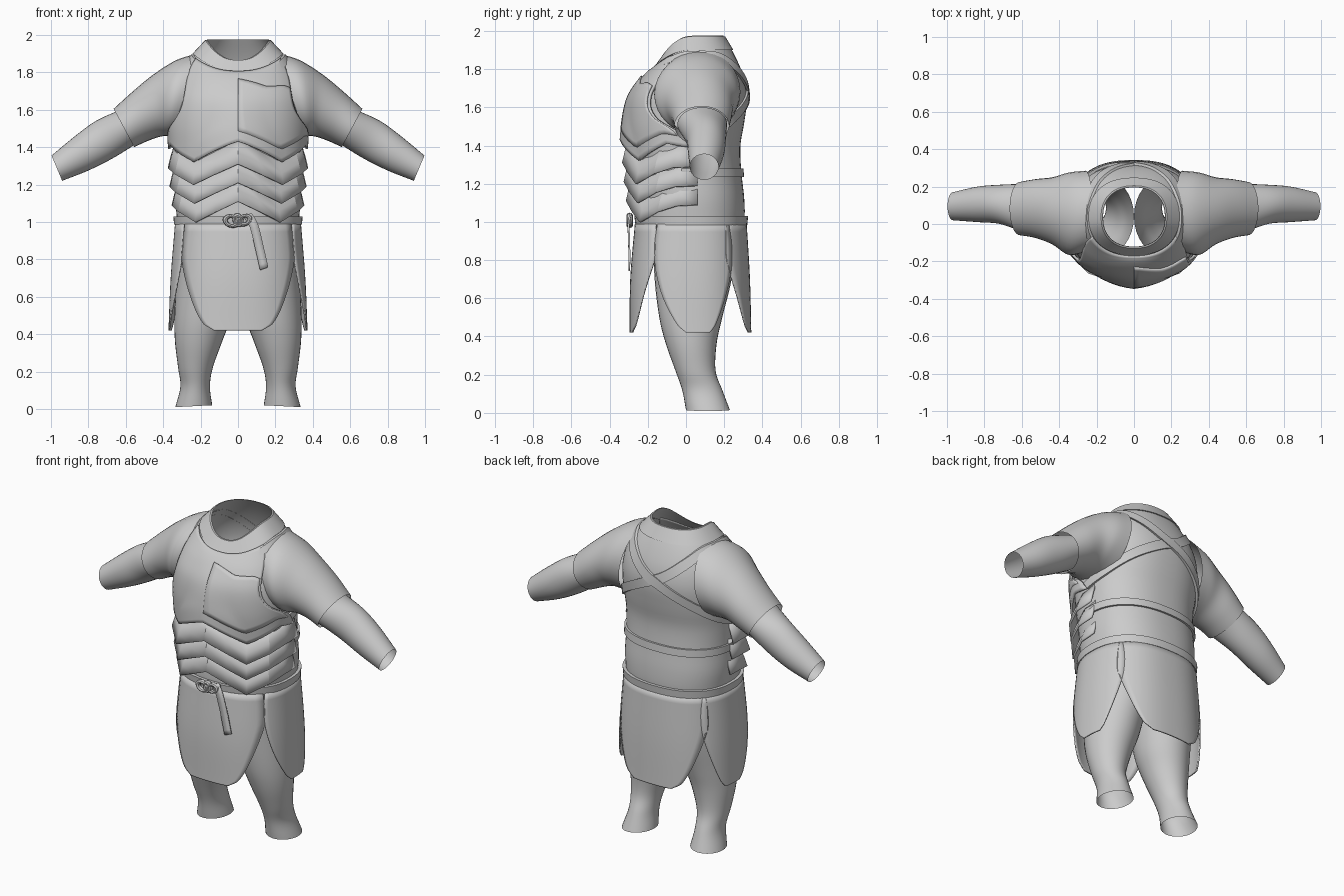
import bpy, bmesh, math
from mathutils import Vector

if "Cube" in bpy.data.objects:
    bpy.data.objects.remove(bpy.data.objects["Cube"])

grey = bpy.data.materials.new("plain_grey")
grey.use_nodes = True
COLOR = (0.6, 0.6, 0.6, 1)
grey.diffuse_color = COLOR
grey.node_tree.nodes["Principled BSDF"].inputs["Base Color"].default_value = COLOR


def interp(table, x, smooth=True):
    """Sample a table of (key, values...) rows; smooth uses Catmull-Rom."""
    x = min(max(x, table[0][0]), table[-1][0])
    i = 0
    while i < len(table) - 2 and x > table[i + 1][0]:
        i += 1
    a, b = table[i], table[i + 1]
    h = b[0] - a[0]
    t = (x - a[0]) / h
    if not smooth:
        return [p + (q - p) * t for p, q in zip(a[1:], b[1:])]
    p, n = table[max(i - 1, 0)], table[min(i + 2, len(table) - 1)]
    out = []
    for k in range(1, len(a)):
        m0 = (b[k] - p[k]) / (b[0] - p[0]) * h
        m1 = (n[k] - a[k]) / (n[0] - a[0]) * h
        out.append((2*t**3 - 3*t*t + 1) * a[k] + (t**3 - 2*t*t + t) * m0
                   + (3*t*t - 2*t**3) * b[k] + (t**3 - t*t) * m1)
    return out


def finish(obj, angle=40):
    obj.data.materials.append(grey)
    bpy.ops.object.select_all(action='DESELECT')
    obj.select_set(True)
    bpy.context.view_layer.objects.active = obj
    bpy.ops.object.shade_smooth_by_angle(angle=math.radians(angle))
    return obj


def sheet(name, rows, closed=False, thick=0.0, mirror=False, angle=40):
    """Skin a grid of points; optional thickness (inwards) and mirroring in x."""
    bm = bmesh.new()
    grid = [[bm.verts.new(p) for p in row] for row in rows]
    for a, b in zip(grid, grid[1:]):
        n = len(a)
        for j in range(n if closed else n - 1):
            k = (j + 1) % n
            bm.faces.new((a[j], a[k], b[k], b[j]))
    bmesh.ops.remove_doubles(bm, verts=bm.verts, dist=1e-5)
    bmesh.ops.recalc_face_normals(bm, faces=bm.faces)
    # Make the sheet face away from the body axis
    mid = sum((v.co for v in bm.verts), Vector()) / len(bm.verts)
    hub = Vector((mid.x, mid.y, mid.z)) if closed else Vector((0, 0.03, mid.z))
    if sum(f.normal.dot(f.calc_center_median() - hub) * f.calc_area() for f in bm.faces) < 0:
        bmesh.ops.reverse_faces(bm, faces=bm.faces)
    me = bpy.data.meshes.new(name)
    bm.to_mesh(me)
    bm.free()
    obj = bpy.data.objects.new(name, me)
    bpy.context.collection.objects.link(obj)
    if thick:
        m = obj.modifiers.new("thickness", 'SOLIDIFY')
        m.thickness, m.offset = thick, -1
    if mirror:
        m = obj.modifiers.new("mirror", 'MIRROR')
        m.use_mirror_merge = True
    return finish(obj, angle)


def steps(a, b, n):
    return [a + (b - a) * i / n for i in range(n + 1)]


# Torso: height, half width, front, back, how far the front dips
TORSO = [(0.84, .315, -.20, .27, 0), (1.0, .325, -.25, .305, 0), (1.12, .335, -.25, .305, 0),
         (1.26, .335, -.265, .29, 0), (1.4, .345, -.28, .285, 0), (1.52, .355, -.285, .305, 0),
         (1.65, .35, -.27, .32, 0), (1.75, .325, -.225, .305, .01), (1.83, .285, -.185, .275, .04),
         (1.9, .235, -.16, .24, .09), (1.975, .165, -.12, .195, .11)]


def surf(deg, z, off=0.0):
    """Point on the torso; the angle runs from the front (0) through +x (90)."""
    w, f, b, dip = interp(TORSO, z)
    a = math.radians(deg)
    s, c = math.sin(a), math.cos(a)
    e = 2 / 2.3
    x = (w + off) * math.copysign(abs(s) ** e, s)
    y = (f + b) / 2 - ((b - f) / 2 + off) * math.copysign(abs(c) ** e, c)
    return Vector((x, y, z - dip * max(c, 0) ** 2))


def band(name, z0, z1, a0, a1, off, n=48):
    prof = ((z0, 0.0), (z0, off), (z1, off), (z1, 0.0))
    return sheet(name, [[surf(a, z, o) for a in steps(a0, a1, n)] for z, o in prof], angle=35)


sheet("torso", [[surf(a * 6, z) for a in range(60)] for z in steps(.84, 1.975, 36)], closed=True)
band("collar", 1.9, 1.972, 0, 360, .008, 60)
band("waist_belt", .985, 1.03, 0, 360, .018, 60)
band("back_band", 1.235, 1.28, 85, 275, .012)


def limb(name, rings, n=32, sub=5):
    """Mirrored tube; each ring is first point, opposite point, front, back."""
    table = [(i, *r) for i, r in enumerate(rings)]
    rows = []
    for t in steps(0, len(rings) - 1, (len(rings) - 1) * sub):
        x0, z0, x1, z1, f, b = interp(table, t)
        row = []
        for k in range(n):
            a = math.tau * k / n
            c, s = math.cos(a), math.sin(a)
            row.append(((x0 + x1) / 2 + c * (x0 - x1) / 2, (f + b) / 2 + s * (b - f) / 2,
                        (z0 + z1) / 2 + c * (z0 - z1) / 2))
        rows.append(row)
    return sheet(name, rows, closed=True, mirror=True)


limb("sleeves", [(.22, 1.90, .30, 1.46, -.15, .285), (.33, 1.865, .37, 1.46, -.165, .275),
                 (.45, 1.79, .42, 1.455, -.11, .25), (.56, 1.70, .49, 1.43, -.075, .24),
                 (.665, 1.605, .555, 1.40, -.06, .225)])
limb("forearms", [(.63, 1.60, .54, 1.42, -.045, .215), (.76, 1.54, .67, 1.34, 0, .21),
                  (.87, 1.46, .80, 1.275, .01, .2), (.997, 1.355, .94, 1.22, .02, .17)])
limb("legs", [(.325, .95, 0, .90, -.17, .25), (.33, .72, .005, .70, -.165, .24),
              (.34, .5, .035, .5, -.14, .19), (.337, .36, .085, .36, -.105, .16),
              (.32, .22, .135, .22, -.055, .155), (.308, .12, .15, .12, -.02, .19),
              (.335, .01, .138, .02, 0, .23)])

# Breastplate: lower edge and side edge, with a keel down the middle
LOWER = [(0, 1.43), (.4, 1.32), (.8, 1.41), (1, 1.39)]
SPAN = [(0, 92), (.16, 84), (.3, 62), (.45, 51), (.7, 51), (1, 62)]


def plate(t, v, extra=0.0):
    t0 = abs(t)
    low = interp(LOWER, t0, False)[0]
    p = surf(t * interp(SPAN, v)[0], low + (1.895 - low) * v, .014 + .016 * (1 - v) + extra)
    p.y -= .035 * max(0, 1 - t0 / .4) * max(0, 1 - v * 1.4)
    return p


sheet("breastplate", [[plate(t, v) for t in steps(-1, 1, 40)] for v in steps(0, 1, 24)],
      thick=.014, angle=30)
# Overlapping half of the chest, fading out downwards
sheet("chest_flap", [[plate(t, v * (.72 - .12 * t / .95) + .05, .012 * v) for t in steps(0, .95, 16)]
                     for v in steps(.1, 1, 12)], thick=.012, angle=30)

# Three chevron lames below the breastplate
LAME = [(0, -.315, 0), (.12, -.285, -.055), (.23, -.245, -.11), (.32, -.15, -.055),
        (.352, -.05, -.025), (.355, .06, -.02)]
for i, (peak, grow) in enumerate(((1.31, .008), (1.21, .0), (1.11, -.012))):
    rows = []
    for lift, out in ((.125, -.022), (.06, -.002), (0, .012)):
        half = [(x * (1 + (grow + out) / .35), y - (grow + out) * (1 if y < 0 else 0), peak + dz + lift)
                for x, y, dz in LAME]
        rows.append([(-x, y, z) for x, y, z in half[:0:-1]] + half)
    sheet("lame_%d" % (i + 1), rows, thick=.012, angle=25)

# Crossed shoulder straps
STRAP = [(0, 52, 1.865), (1, 90, 1.875), (2, 122, 1.865), (3, 150, 1.80), (4, 180, 1.685),
         (5, 212, 1.575), (6, 245, 1.47), (7, 272, 1.42)]
for side, name in ((1, "left"), (-1, "right")):
    rows = [[], [], [], []]
    for t in steps(0, 7, 56):
        a, z = interp(STRAP, t)
        flat = min(1, abs(a - 90) / 60)
        for row, (d, off) in zip(rows, ((-1, 0), (-1, .014), (1, .014), (1, 0))):
            row.append(surf(side * (a + d * 3 * flat), z + d * .021, off + .002 * side))
    sheet(name + "_strap", rows, angle=35)

# Skirt panels: front and back span x, the side pair spans y
SKIRT = [(.42, .372, -.295, .342), (.7, .36, -.292, .335), (.99, .337, -.268, .318)]


def arc(d, r):
    return (1 - min(1, abs(d / r)) ** 2.4) ** (1 / 2.4)


def panel(name, edges, place, mirror=False):
    rows = []
    for z in [.42 + .57 * (i / 20) ** 1.5 for i in range(21)]:
        lo, hi = interp(edges, z)
        w, f, b = interp(SKIRT, z)
        rows.append([place(d, z, w, (f + b) / 2, (b - f) / 2) for d in steps(lo, hi, 18)])
    sheet(name, rows, thick=.008, mirror=mirror)


FLAP = [(.42, -.13, .13), (.46, -.19, .19), (.6, -.255, .255), (.78, -.30, .30),
        (.88, -.298, .298), (.99, -.285, .285)]
SIDE = [(.42, .00, .125), (.46, -.045, .155), (.6, -.12, .205), (.75, -.16, .238),
        (.88, -.165, .24), (.99, -.15, .225)]
panel("front_skirt", FLAP, lambda d, z, w, c, h: (d, c - h * arc(d, w), z))
panel("back_skirt", FLAP, lambda d, z, w, c, h: (d, c + h * arc(d, w), z))
panel("side_skirts", SIDE, lambda d, z, w, c, h: (w * arc(d - c, h), d, z), mirror=True)

# Belt knot: two loops, a centre wrap and a hanging tail
for name, x, z, tilt, size in (("knot_loop_1", -.035, 1.005, .3, .03), ("knot_loop_2", .035, 1.01, -.4, .026),
                               ("knot_wrap", 0, 1.01, 1.3, .022)):
    bpy.ops.mesh.primitive_torus_add(major_radius=size, minor_radius=.012, major_segments=20,
                                     minor_segments=8, location=(x, -.295, z),
                                     rotation=(math.pi / 2, tilt, 0))
    bpy.context.object.name = name
    bpy.context.object.scale = (1.15, .85, 1.4)
    finish(bpy.context.object)
TAIL = [(0, .05, -.295, 1.04), (1, .085, -.305, .98), (2, .115, -.302, .86), (3, .14, -.302, .75)]
rows = []
for t in steps(0, 3, 12):
    x, y, z = interp(TAIL, t)
    rows.append([(x - .022, y, z - .008), (x + .022, y, z + .008)])
sheet("belt_tail", rows, thick=.01)
